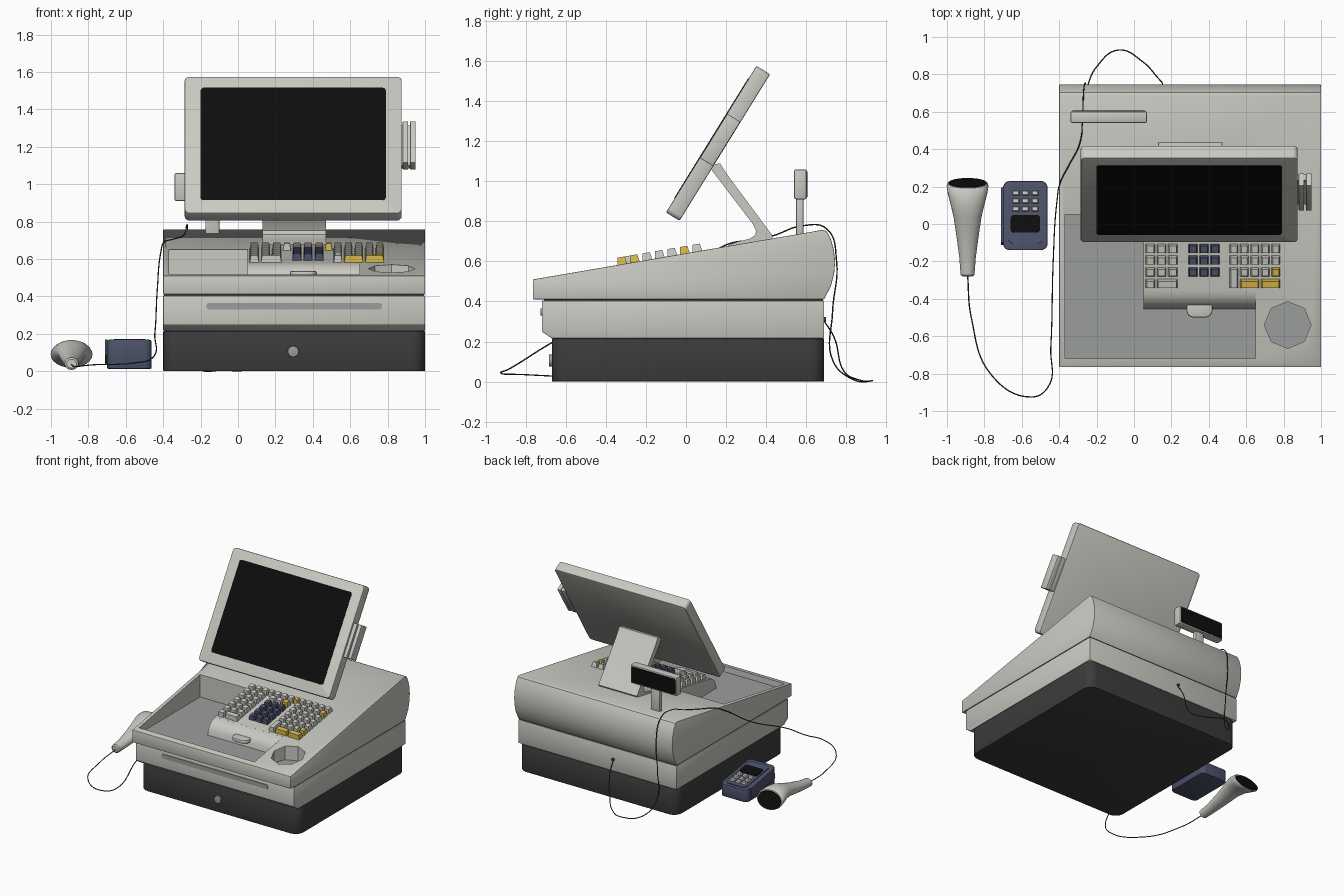
import bpy, bmesh, math
from mathutils import Matrix, Vector

if "Cube" in bpy.data.objects:
    bpy.data.objects.remove(bpy.data.objects["Cube"])


def material(name, rgb):
    m = bpy.data.materials.new(name)
    m.diffuse_color = (*rgb, 1)
    m.use_nodes = True
    m.node_tree.nodes["Principled BSDF"].inputs["Base Color"].default_value = m.diffuse_color
    return m


LIGHT = material("warm_light_grey", (0.58, 0.585, 0.535))
FLOOR = material("mid_grey", (0.33, 0.34, 0.335))
DARK = material("charcoal", (0.045, 0.045, 0.045))
BLACK = material("screen_black", (0.004, 0.004, 0.004))
NAVY = material("slate_navy", (0.072, 0.082, 0.14))
YELLOW = material("key_yellow", (0.68, 0.47, 0.07))
I4 = Matrix.Identity(4)
AXES = {'x': lambda a, b, t: (t, a, b), 'y': lambda a, b, t: (a, t, b), 'z': lambda a, b, t: (a, b, t)}


def finish(name, bm, mat, bevel=0.0, mtx=I4, seg=2):
    bmesh.ops.recalc_face_normals(bm, faces=bm.faces[:])
    if bevel:
        edges = [e for e in bm.edges if e.calc_face_angle(0) > math.radians(40)]
        bmesh.ops.bevel(bm, geom=edges, offset=bevel, segments=seg, affect='EDGES', profile=0.5)
    bm.transform(mtx)
    me = bpy.data.meshes.new(name)
    bm.to_mesh(me)
    bm.free()
    me.materials.append(mat)
    ob = bpy.data.objects.new(name, me)
    bpy.context.collection.objects.link(ob)
    return ob


def prism(name, pts, lo, hi, axis, mat, bevel=0.0, mtx=I4, shift=None):
    # outline extruded along one axis
    bm = bmesh.new()
    ends = [[bm.verts.new(AXES[axis](a, b, t)) for a, b in pts] for t in (lo, hi)]
    n = len(pts)
    for ring in ends:
        bm.faces.new(ring)
    for i in range(n):
        j = (i + 1) % n
        bm.faces.new((ends[0][i], ends[0][j], ends[1][j], ends[1][i]))
    if shift:
        for v in ends[1]:
            v.co.z += shift(v.co.y)
    return finish(name, bm, mat, bevel, mtx)


def rrect(a0, a1, b0, b1, r, n=4):
    pts = []
    for k, (cx, cy) in enumerate([(a1 - r, b1 - r), (a0 + r, b1 - r), (a0 + r, b0 + r), (a1 - r, b0 + r)]):
        for i in range(n + 1):
            t = math.pi / 2 * (k + i / n)
            pts.append((cx + r * math.cos(t), cy + r * math.sin(t)))
    return pts


def box(name, x, y, z, mat, bevel=0.0, mtx=I4):
    return prism(name, [(x[0], y[0]), (x[1], y[0]), (x[1], y[1]), (x[0], y[1])], z[0], z[1], 'z', mat, bevel, mtx)


def circle(cx, cy, r, n):
    return [(cx + r * math.cos(2 * math.pi * i / n), cy + r * math.sin(2 * math.pi * i / n)) for i in range(n)]


# cash drawer and lock
prism("cash_drawer", rrect(-0.4, 1, -0.67, 0.69, 0.07, 6), 0, 0.215, 'z', DARK, 0.006)
prism("drawer_lock", circle(0.295, 0.105, 0.03, 20), -0.685, -0.66, 'y', FLOOR, 0.004)

# middle housing with printer slot
prism("middle_housing", [(-0.67, 0.216), (-0.72, 0.25), (-0.72, 0.404), (0.69, 0.404), (0.69, 0.216)],
      -0.4, 1, 'x', LIGHT, 0.004)
prism("front_slot", rrect(-0.17, 0.77, 0.33, 0.365, 0.016), -0.726, -0.71, 'y', FLOOR)
box("housing_seam", (-0.395, 0.995), (-0.71, 0.685), (0.40, 0.415), DARK)

# sloped upper housing, with tray and cup recess cut out
upper = prism("upper_housing", [(-0.765, 0.411), (-0.765, 0.51), (0.685, 0.758), (0.703, 0.75), (0.722, 0.715),
              (0.738, 0.66), (0.745, 0.60), (0.74, 0.54), (0.725, 0.48), (0.69, 0.411)], -0.4, 1, 'x', LIGHT, 0.004)
cutters = [prism("tray_cutter", [(-0.37, -0.72), (0.65, -0.72), (0.65, -0.36), (0.05, -0.36), (0.05, 0.05),
                 (-0.37, 0.05)], 0.47, 0.9, 'z', LIGHT),
           prism("cup_cutter", circle(0.822, -0.54, 0.125, 8), 0.455, 0.9, 'z', LIGHT)]
bpy.context.view_layer.objects.active = upper
for c in cutters:
    c.hide_render = True
    mod = upper.modifiers.new("cut", 'BOOLEAN')
    mod.operation, mod.solver, mod.object = 'DIFFERENCE', 'EXACT', c
    bpy.ops.object.modifier_apply(modifier=mod.name)
    bpy.data.objects.remove(c)
while len(upper.data.materials) > 1:
    upper.data.materials.pop()
upper.data.materials.append(FLOOR)
for p in upper.data.polygons:
    p.material_index = 1 if p.normal.z > 0.99 and p.center.z < 0.48 else 0

# rounded palm rest and finger tab at keyboard front
prism("palm_rest", [(-0.35, 0.468), (-0.35, 0.581), (-0.375, 0.576), (-0.4, 0.566), (-0.42, 0.551),
      (-0.437, 0.53), (-0.448, 0.505), (-0.455, 0.468)], 0.05, 0.65, 'x', LIGHT)
prism("finger_tab", rrect(0.28, 0.42, -0.5, -0.4, 0.04), 0.505, 0.535, 'z', LIGHT, 0.008)

# keyboard keys, lying on the slope
keys = {LIGHT: bmesh.new(), NAVY: bmesh.new(), YELLOW: bmesh.new()}
PITCH = 0.0625


def add_key(bm, x0, x1, row, mtx=None, rows=1, d=0.05, h=0.036):
    y = -0.318 + PITCH * (row + (rows - 1) / 2)
    depth = d + PITCH * (rows - 1)
    m = mtx or (Matrix.Translation((0, y, 0.51 + (y + 0.765) * 0.171)) @ Matrix.Rotation(math.atan(0.171), 4, 'X'))
    g = bmesh.ops.create_cube(bm, size=1)['verts']
    for v in g:
        k = 0.007 if v.co.z > 0 else 0
        x = x1 - k if v.co.x > 0 else x0 + k
        v.co = m @ Vector((x, math.copysign(depth / 2 - k, v.co.y), h if v.co.z > 0 else -0.004))


for r in range(7):
    for c in range(3):
        if r:
            add_key(keys[LIGHT], 0.062 + 0.06 * c, 0.113 + 0.06 * c, r)
            add_key(keys[NAVY if r < 5 else YELLOW if (r, c) == (5, 2) else LIGHT],
                    0.29 + 0.059 * c, 0.341 + 0.059 * c, r)
    for c in range(5):
        if r and not (c == 0 and r == 1):
            add_key(keys[YELLOW if c == 4 and r in (1, 5) else LIGHT], 0.511 + 0.056 * c, 0.558 + 0.056 * c, r)
add_key(keys[LIGHT], 0.062, 0.113, 0)
add_key(keys[LIGHT], 0.122, 0.233, 0)
add_key(keys[LIGHT], 0.511, 0.558, 0, rows=2)
add_key(keys[YELLOW], 0.567, 0.67, 0)
add_key(keys[YELLOW], 0.679, 0.782, 0)
add_key(keys[LIGHT], 0.24, 0.283, 6)
add_key(keys[YELLOW], 0.464, 0.505, 6)
for m, name in ((LIGHT, "light_keys"), (NAVY, "navy_keys"), (YELLOW, "yellow_keys")):
    finish(name, keys[m], m)

# tilted touch screen (built upright, then tilted)
TILT = Matrix.Translation((0, -0.1, 0.845)) @ Matrix.Rotation(math.radians(-31.7), 4, 'X')
prism("monitor_case", rrect(-0.285, 0.875, 0, 0.86, 0.025), 0, 0.08, 'y', LIGHT, 0.007, TILT)
prism("monitor_screen", rrect(-0.2, 0.79, 0.082, 0.787, 0.018), -0.003, 0.01, 'y', BLACK, 0, TILT)
for i, x in enumerate((0.88, 0.92)):
    box(f"card_reader_plate_{i + 1}", (x, x + 0.03), (0.002, 0.078), (0.32, 0.58), LIGHT, 0.004, TILT)
box("card_reader_core", (0.87, 0.93), (0.04, 0.074), (0.325, 0.575), LIGHT, 0, TILT)

# monitor stand with flared foot
prism("monitor_stand", [(0.11, 1.08), (0.17, 1.09), (0.205, 1.035), (0.435, 0.725), (0.42, 0.70), (0.2, 0.665),
      (0.21, 0.68), (0.26, 0.70), (0.315, 0.712), (0.345, 0.73), (0.35, 0.752), (0.335, 0.785)],
      0.13, 0.47, 'x', LIGHT)

# customer display on a pole
box("display_pole", (-0.175, -0.1), (0.55, 0.586), (0.71, 0.93), LIGHT, 0.004)
box("customer_display", (-0.34, 0.07), (0.54, 0.603), (0.91, 1.06), LIGHT, 0.01)
prism("customer_display_screen", rrect(-0.328, 0.058, 0.922, 1.048, 0.01), 0.598, 0.606, 'y', BLACK)

# card payment pad, sloping towards the back
SLOPE = 0.06 / 0.37
prism("payment_pad", rrect(-0.7, -0.462, -0.14, 0.23, 0.035), 0.012, 0.172, 'z', NAVY, 0.008,
      shift=lambda y: -SLOPE * (y + 0.14))
PAD = Matrix.Translation((0, -0.14, 0.172)) @ Matrix.Rotation(-math.atan(SLOPE), 4, 'X')
prism("pad_face", rrect(-0.672, -0.49, 0.035, 0.355, 0.03), -0.005, 0.006, 'z', NAVY, 0, PAD)
prism("pad_screen", rrect(-0.66, -0.502, 0.095, 0.19, 0.02), 0, 0.011, 'z', BLACK, 0, PAD)
box("pad_card_swipe", (-0.712, -0.698), (0.04, 0.34), (-0.08, 0.004), NAVY, 0.003, PAD)
bm = bmesh.new()
for x in (-0.632, -0.581, -0.53):
    for y in (0.222, 0.265, 0.308):
        add_key(bm, x - 0.021, x + 0.021, 0, PAD @ Matrix.Translation((0, y, 0.004)), d=0.032, h=0.016)
finish("pad_keys", bm, LIGHT)

# hand scanner lofted from ellipses: y, z, half width, half height, lean
SECTIONS = [(-0.28, 0.04, 0.026, 0.024, 0), (-0.272, 0.04, 0.037, 0.033, 0), (-0.18, 0.05, 0.044, 0.036, 0),
            (-0.06, 0.073, 0.06, 0.043, 0), (0.04, 0.098, 0.075, 0.05, 0.05), (0.11, 0.107, 0.092, 0.06, 0.2),
            (0.165, 0.098, 0.106, 0.068, 0.35), (0.205, 0.09, 0.112, 0.072, 0.4), (0.218, 0.087, 0.107, 0.067, 0.4)]


def ring(bm, y, z, rx, rz, lean, n=24):
    out = []
    for i in range(n):
        s, c = math.sin(2 * math.pi * i / n), math.cos(2 * math.pi * i / n)
        out.append(bm.verts.new((-0.89 + rx * c, y - lean * rz * s, z + rz * s)))
    return out


def loft(name, sections, mat):
    bm = bmesh.new()
    rings = [ring(bm, *s) for s in sections]
    for a, b in zip(rings, rings[1:]):
        for i in range(len(a)):
            j = (i + 1) % len(a)
            bm.faces.new((a[i], a[j], b[j], b[i]))
    bm.faces.new(rings[0])
    bm.faces.new(rings[-1])
    return finish(name, bm, mat)


loft("hand_scanner", SECTIONS, LIGHT)
loft("scanner_window", [(0.208, 0.087, 0.108, 0.068, 0.4), (0.222, 0.085, 0.1, 0.06, 0.4)], BLACK)

# scanner cord running up the side, over the back and into its socket
PATH = [(-0.89, -0.27, 0.035), (-0.87, -0.5, 0.025), (-0.76, -0.81, 0.035), (-0.55, -0.925, 0.045),
        (-0.465, -0.88, 0.065), (-0.445, -0.66, 0.2), (-0.432, -0.2, 0.43), (-0.412, 0.12, 0.64),
        (-0.395, 0.22, 0.69), (-0.35, 0.31, 0.705), (-0.29, 0.43, 0.727), (-0.275, 0.58, 0.778),
        (-0.27, 0.7, 0.765), (-0.262, 0.752, 0.6), (-0.26, 0.732, 0.35), (-0.25, 0.735, 0.1),
        (-0.2, 0.84, 0.008), (-0.085, 0.93, 0.005), (0.05, 0.865, 0.008), (0.12, 0.79, 0.05),
        (0.155, 0.74, 0.22), (0.16, 0.685, 0.31)]
cu = bpy.data.curves.new("scanner_cord", 'CURVE')
cu.dimensions, cu.bevel_depth, cu.bevel_resolution, cu.resolution_u = '3D', 0.0035, 1, 8
sp = cu.splines.new('BEZIER')
sp.bezier_points.add(len(PATH) - 1)
for bp, co in zip(sp.bezier_points, PATH):
    bp.co = co
    bp.handle_left_type = bp.handle_right_type = 'AUTO'
cu.materials.append(DARK)
cord = bpy.data.objects.new("scanner_cord", cu)
bpy.context.collection.objects.link(cord)
prism("cord_socket", circle(0.16, 0.31, 0.012, 12), 0.68, 0.7, 'y', DARK)

# smooth shading with sharp edges kept
bpy.ops.object.select_all(action='DESELECT')
for ob in bpy.context.scene.objects:
    ob.select_set(ob.type == 'MESH')
bpy.ops.object.shade_smooth_by_angle(angle=math.radians(32))
